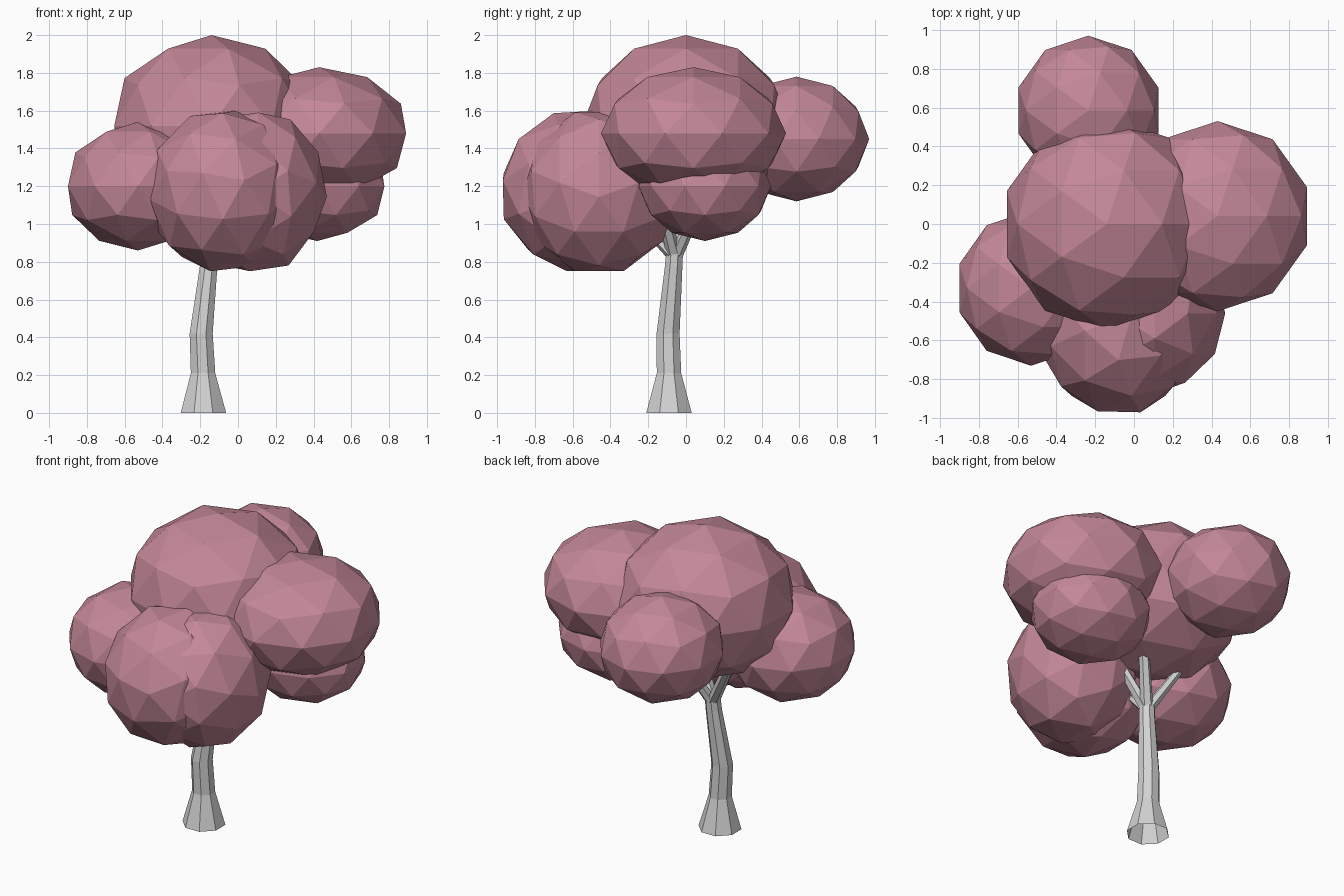
import bpy, bmesh, math
from mathutils import Vector, Euler

cube = bpy.data.objects.get("Cube")
if cube:
    bpy.data.objects.remove(cube, do_unlink=True)


def make_material(name, color):
    mat = bpy.data.materials.new(name)
    mat.use_nodes = True
    mat.diffuse_color = color
    bsdf = mat.node_tree.nodes["Principled BSDF"]
    bsdf.inputs["Base Color"].default_value = color
    bsdf.inputs["Roughness"].default_value = 0.9
    return mat


PINK = make_material("dusty pink", (0.55, 0.245, 0.31, 1))
GREY = make_material("pale grey", (0.65, 0.65, 0.65, 1))


def add_object(name, bm, mat):
    bmesh.ops.recalc_face_normals(bm, faces=bm.faces)
    mesh = bpy.data.meshes.new(name)
    bm.to_mesh(mesh)
    bm.free()
    mesh.materials.append(mat)
    obj = bpy.data.objects.new(name, mesh)
    bpy.context.collection.objects.link(obj)


def foliage(name, center, radii, turn=(0, 0, 0)):
    """Low-poly ball, turned, then stretched to the given half sizes."""
    bm = bmesh.new()
    bmesh.ops.create_icosphere(bm, subdivisions=2, radius=1)
    rot = Euler([math.radians(a) for a in turn]).to_matrix()
    for v in bm.verts:
        v.co = rot @ v.co
    reach = [max(abs(v.co[i]) for v in bm.verts) for i in range(3)]
    for v in bm.verts:
        v.co = Vector(center[i] + v.co[i] * radii[i] / reach[i] for i in range(3))
    add_object(name, bm, PINK)


def tube(name, rings, sides):
    """Faceted tube through (x, y, z, radius) rings, open at both ends."""
    bm = bmesh.new()
    loops = []
    for x, y, z, r in rings:
        angles = [math.tau * (k + 0.5) / sides for k in range(sides)]
        loops.append([bm.verts.new((x + r * math.cos(a), y + r * math.sin(a), z))
                      for a in angles])
    for low, high in zip(loops, loops[1:]):
        for k in range(sides):
            n = (k + 1) % sides
            bm.faces.new((low[k], low[n], high[n], high[k]))
    add_object(name, bm, GREY)


# Trunk with a flared foot
tube("trunk", [(-0.183, -0.09, 0, 0.13), (-0.185, -0.09, 0.21, 0.07),
               (-0.195, -0.095, 0.42, 0.066), (-0.155, -0.065, 0.78, 0.05),
               (-0.15, -0.06, 0.86, 0.048)], 8)

# Branches spreading into the crown
for name, tip in {"branch_left": (0.05, -0.15, 1.2), "branch_right": (-0.36, 0.05, 1.18),
                  "branch_back": (0, 0.09, 1.15), "branch_front": (-0.16, -0.25, 1.02)}.items():
    tube(name, [(-0.15, -0.06, 0.82, 0.04), (*tip, 0.03)], 6)

# Crown
foliage("foliage_top", (-0.14, 0, 1.52), (0.515, 0.55, 0.48))
foliage("foliage_left", (0.43, 0.04, 1.48), (0.46, 0.49, 0.35))
foliage("foliage_left_low", (0.42, 0.1, 1.2), (0.355, 0.35, 0.29))
foliage("foliage_back", (-0.235, 0.585, 1.45), (0.36, 0.385, 0.33))
foliage("foliage_right", (-0.53, -0.33, 1.2), (0.37, 0.4, 0.34))
foliage("foliage_front_right", (-0.08, -0.55, 1.175), (0.39, 0.42, 0.425), (20, 0, 0))
foliage("foliage_front_left", (0.085, -0.46, 1.17), (0.385, 0.42, 0.42), (0, 30, 0))
